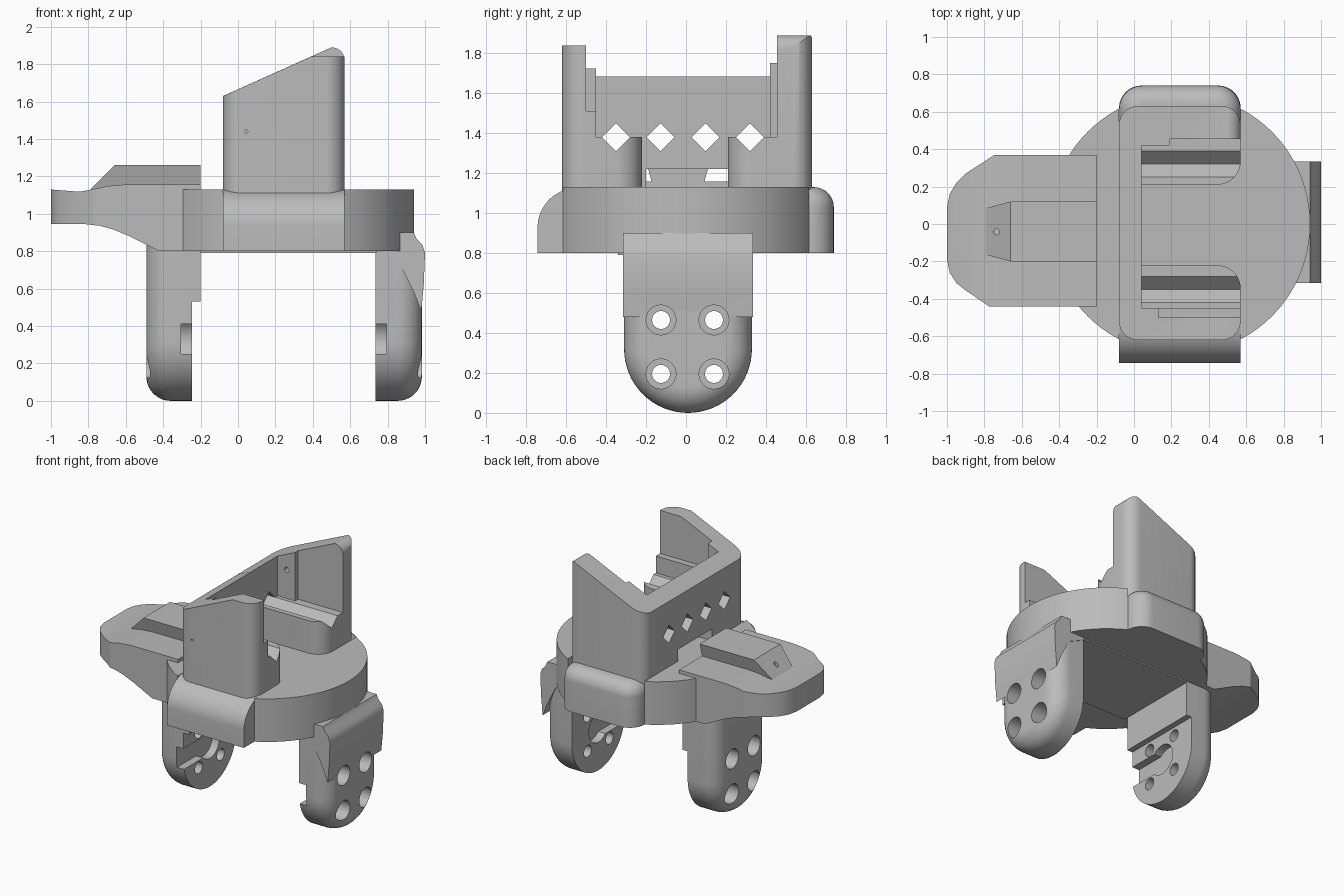
import bpy, bmesh, math
from math import sin, cos, pi

if "Cube" in bpy.data.objects:
    bpy.data.objects.remove(bpy.data.objects["Cube"])

grey = bpy.data.materials.new("plain grey")
grey.diffuse_color = (0.5, 0.5, 0.5, 1)
grey.use_nodes = True
grey.node_tree.nodes["Principled BSDF"].inputs["Base Color"].default_value = grey.diffuse_color


def finish(name, bm):
    bmesh.ops.recalc_face_normals(bm, faces=bm.faces)
    me = bpy.data.meshes.new(name)
    bm.to_mesh(me)
    bm.free()
    ob = bpy.data.objects.new(name, me)
    bpy.context.collection.objects.link(ob)
    me.materials.append(grey)
    return ob


def loft(name, rings):
    bm = bmesh.new()
    vs = [[bm.verts.new(p) for p in r] for r in rings]
    n = len(vs[0])
    for a, b in zip(vs, vs[1:]):
        for i in range(n):
            j = (i + 1) % n
            bm.faces.new((a[i], a[j], b[j], b[i]))
    bm.faces.new(vs[0])
    bm.faces.new(vs[-1])
    return finish(name, bm)


def prism(name, pts, axis, a, b):
    put = {'x': lambda p, t: (t, p[0], p[1]),
           'y': lambda p, t: (p[0], t, p[1]),
           'z': lambda p, t: (p[0], p[1], t)}[axis]
    return loft(name, [[put(p, t) for p in pts] for t in (a, b)])


def box(name, x0, x1, y0, y1, z0, z1):
    return prism(name, [(x0, y0), (x1, y0), (x1, y1), (x0, y1)], 'z', z0, z1)


def arc(cx, cy, rx, ry, a0, a1, n=10):
    return [(cx + rx * cos(math.radians(a0 + (a1 - a0) * i / n)),
             cy + ry * sin(math.radians(a0 + (a1 - a0) * i / n))) for i in range(n + 1)]


def circle(cx, cy, r, n=32):
    return arc(cx, cy, r, r, 0, 360 - 360 / n, n - 1)


def rounded(x0, x1, y0, y1, r):
    return (arc(x1 - r, y0 + r, r, r, -90, 0) + arc(x1 - r, y1 - r, r, r, 0, 90)
            + arc(x0 + r, y1 - r, r, r, 90, 180) + arc(x0 + r, y0 + r, r, r, 180, 270))


def boolean(ob, other, op='DIFFERENCE'):
    other.hide_render = True
    m = ob.modifiers.new("bool", 'BOOLEAN')
    m.operation, m.solver, m.object = op, 'EXACT', other
    bpy.context.view_layer.objects.active = ob
    bpy.ops.object.modifier_apply(modifier=m.name)
    bpy.data.objects.remove(other)


# round base, trimmed front and back for the two bulges
base = prism("base", circle(0.245, 0, 0.697, 96), 'z', 0.8, 1.13)
boolean(base, box("cut", -0.08, 0.57, -1, -0.5, 0.5, 1.5))
boolean(base, box("cut", -0.08, 0.57, 0.55, 1, 0.5, 1.5))
boolean(base, prism("front_bulge", [(-0.4, 1.13)] + arc(-0.53, 0.93, 0.213, 0.2, 90, 180, 14)
                    + [(-0.743, 0.8), (-0.4, 0.8)], 'x', -0.08, 0.57), 'UNION')
rings = [[(x, y, 0.8) for x, y in rounded(-0.08, 0.57, 0.35, 0.74, 0.12)]]
for i in range(9):
    a = i * pi / 16
    t = 0.1 * (1 - cos(a))
    rings.append([(x, y, 1.03 + 0.1 * sin(a)) for x, y in
                  rounded(-0.08 + t, 0.57 - t, 0.35 + t, 0.74 - t, 0.125 - t)])
boolean(base, loft("back_bulge", rings), 'UNION')
pad = box("underside_pad", -0.2, 0.74, -0.34, 0.33, 0.79, 0.81)

# upright U-shaped holder with slanted top
tower = prism("holder", rounded(-0.08, 0.57, -0.62, 0.63, 0.1), 'z', 1.09, 2.0)


def slant(x):
    return 1.63 + (x + 0.08) * 0.448


boolean(tower, prism("cut", [(-0.3, slant(-0.3)), (0.39, 1.84), (0.8, 1.84), (0.8, 2.2), (-0.3, 2.2)],
                     'y', -1, 0.1))
boolean(tower, prism("cut", [(-0.3, slant(-0.3)), (0.5, 1.89)] + arc(0.5, 1.82, 0.07, 0.07, 80, 0, 8)
                     + [(0.8, 1.82), (0.8, 2.2), (-0.3, 2.2)], 'y', 0.05, 1))
boolean(tower, box("cut", 0.04, 1, -0.45, 0.42, 1.38, 2.3))
boolean(tower, box("cut", 0.13, 1, -0.5, 0, 1.51, 2.3))
boolean(tower, box("cut", 0.19, 1, 0, 0.455, 1.38, 2.3))
gap = (arc(0.445, -0.345, 0.125, 0.125, 90, 0) + [(0.8, -0.345), (0.8, 0.335)]
       + arc(0.445, 0.335, 0.125, 0.125, 0, -90) + [(0.04, 0.21), (0.04, -0.22)])
boolean(tower, prism("cut", gap, 'z', 1.0, 1.45))
boolean(tower, box("cut", -0.3, 0.1, -0.2, 0.21, 1.0, 1.22))
for y in (-0.35, -0.127, 0.097, 0.32):
    boolean(tower, prism("cut", [(y - 0.07, 1.38), (y, 1.31), (y + 0.07, 1.38), (y, 1.45)], 'x', -0.3, 0.9))
boolean(tower, prism("cut", circle(0.045, 1.44, 0.008, 12), 'y', -0.8, -0.5))
boolean(tower, prism("cut", circle(0.12, 1.6, 0.02, 16), 'y', 0.3, 0.52))

# side tongue: side profile trimmed by its plan outline
tongue = prism("tongue", [(-1.1, 1.135), (-1, 1.13), (-0.85, 1.118), (-0.78, 1.13), (-0.7, 1.148), (-0.6, 1.157),
                          (-0.2, 1.157), (-0.2, 0.8), (-0.42, 0.8), (-0.5, 0.84), (-0.58, 0.88),
                          (-0.67, 0.917), (-0.74, 0.936), (-0.82, 0.945), (-1.1, 0.945)], 'y', -0.6, 0.6)
plan = [(-0.1, 0.37), (-0.745, 0.37), (-0.9, 0.27), (-0.95, 0.22), (-0.985, 0.16), (-1, 0.09), (-1, -0.19),
        (-0.985, -0.26), (-0.95, -0.315), (-0.9, -0.355), (-0.775, -0.44), (-0.1, -0.44)]
boolean(tongue, prism("cut", plan, 'z', 0.5, 1.5), 'INTERSECT')

# dovetail rail on the tongue
rail = loft("dovetail_rail", [[(x0, -0.165, 1.13), (x0, 0.085, 1.13), (x1, 0.12, 1.26), (x1, -0.2, 1.26)]
                              for x0, x1 in ((-0.2, -0.2), (-0.79, -0.66))])
boolean(rail, prism("cut", circle(-0.735, -0.042, 0.016, 16), 'z', 1.14, 1.5))


# legs: D-shaped plates with a rounded outer edge
def d_ring(x, r, top):
    return [(x, y, z) for y, z in [(0.01 - r, top)] + arc(0.01, 0.32, r, r, 180, 360, 32) + [(0.01 + r, top)]]


def leg(name, xi, xo, s, top):
    f = 0.13
    rings = [d_ring(xi, 0.32, top)]
    for i in range(11):
        a = i * pi / 20
        rings.append(d_ring(xo - s * f * (1 - sin(a)), 0.32 - f * (1 - cos(a)), top))
    return loft(name, rings)


def leg_details(ob, xi, s):
    # horn recess on the inside, screw holes through
    a, b = xi - s * 0.1, xi + s * 0.06
    boolean(ob, box("cut", min(a, b), max(a, b), -0.5, 0.01, 0.25, 0.41))
    boolean(ob, prism("cut", circle(0.01, 0.33, 0.115), 'x', a, b))
    for y in (-0.125, 0.14):
        for z in (0.195, 0.465):
            boolean(ob, prism("cut", circle(y, z, 0.045, 24), 'x', xi - s * 0.2, xi + s * 0.5))
            boolean(ob, prism("cut", circle(y, z, 0.075, 24), 'x', xi + s * 0.13, xi + s * 0.5))


left_leg = leg("left_leg", -0.245, -0.49, -1, 0.87)
boolean(left_leg, box("leg_step", -0.3, -0.2, -0.31, 0.33, 0.53, 0.82), 'UNION')
leg_details(left_leg, -0.245, -1)

right_leg = leg("right_leg", 0.735, 0.983, 1, 0.81)
flare = prism("flare", [(0.735, 0.78), (0.87, 0.72), (0.94, 0.58), (0.98, 0.48), (0.993, 0.62), (1.0, 0.79),
                        (0.985, 0.835), (0.955, 0.865), (0.94, 0.9), (0.78, 0.9)], 'y', -0.315, 0.335)
boolean(right_leg, flare, 'UNION')
leg_details(right_leg, 0.735, 1)

# smooth curves, keep sharp edges
for ob in list(bpy.context.collection.objects):
    bpy.ops.object.select_all(action='DESELECT')
    ob.select_set(True)
    bpy.context.view_layer.objects.active = ob
    bpy.ops.object.shade_smooth_by_angle(angle=math.radians(30))
